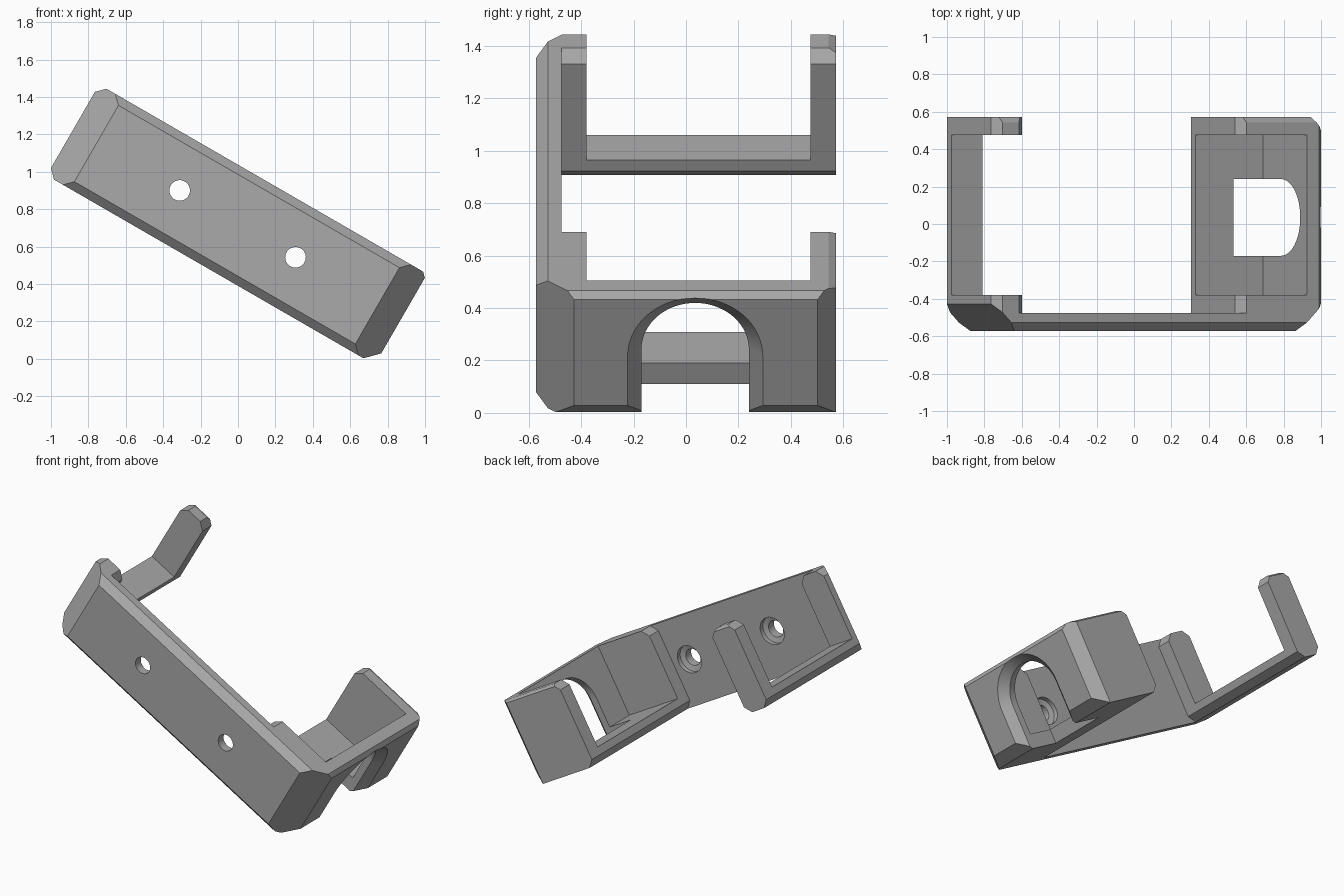
import bpy
import bmesh
from math import radians, pi, sin, cos
from mathutils import Matrix

if "Cube" in bpy.data.objects:
    bpy.data.objects.remove(bpy.data.objects["Cube"])

# Single grey material
grey = bpy.data.materials.new("plain_grey")
grey.use_nodes = True
colour = (0.40, 0.40, 0.40, 1)
grey.diffuse_color = colour
grey.node_tree.nodes["Principled BSDF"].inputs["Base Color"].default_value = colour

# Local frame: x along the bracket, y depth, z across its height; tilted at the end
TILT = Matrix.Translation((0, 0, 0.72)) @ Matrix.Rotation(radians(30), 4, 'Y')
X, Y, Z = range(3)
LEFT, RIGHT = -1.016, 1.009
LOW, HIGH = -0.286, 0.275
FRONT, INNER, BACK = -0.572, -0.475, 0.572
C = 0.045

# Outer chamfers: (axis, edge position, signed size) twice
SHELL = [
    ((X, LEFT, -0.145), (Y, FRONT, -0.145)),
    ((X, RIGHT, 0.145), (Y, FRONT, -0.145)),
    ((Z, HIGH, C), (Y, FRONT, -C)),
    ((Z, LOW, -C), (Y, FRONT, -C)),
    ((X, LEFT, -C), (Z, HIGH, C)),
    ((X, LEFT, -C), (Z, LOW, -C)),
    ((X, RIGHT, 0.025), (Z, HIGH, 0.025)),
    ((X, RIGHT, 0.07), (Z, LOW, -0.07)),
    ((X, RIGHT, 0.07), (Y, BACK, 0.07)),
    ((Z, HIGH, 0.014), (Y, BACK, 0.028)),
]


def finish(name, bm):
    bmesh.ops.recalc_face_normals(bm, faces=bm.faces)
    mesh = bpy.data.meshes.new(name)
    bm.to_mesh(mesh)
    bm.free()
    mesh.materials.append(grey)
    obj = bpy.data.objects.new(name, mesh)
    bpy.context.collection.objects.link(obj)
    return obj


def block(name, xs, ys, zs, chamfers=()):
    """Box between the given limits, with edges sliced off."""
    bm = bmesh.new()
    bmesh.ops.create_cube(bm, size=1)
    for v in bm.verts:
        v.co = [lim[1] if c > 0 else lim[0] for c, lim in zip(v.co, (xs, ys, zs))]
    for (a, pa, sa), (b, pb, sb) in chamfers:
        point, normal = [0, 0, 0], [0, 0, 0]
        point[a], point[b] = pa, pb - sb
        normal[a], normal[b] = 1 / sa, 1 / sb
        cut = bmesh.ops.bisect_plane(bm, geom=bm.verts[:] + bm.edges[:] + bm.faces[:],
                                     plane_co=point, plane_no=normal, clear_outer=True)
        rim = [e for e in cut["geom_cut"]
               if isinstance(e, bmesh.types.BMEdge) and e.is_boundary]
        if rim:
            bmesh.ops.edgeloop_fill(bm, edges=rim)
    return finish(name, bm)


def loft(name, rings):
    """Closed solid through matching rings of points."""
    bm = bmesh.new()
    loops = [[bm.verts.new(p) for p in ring] for ring in rings]
    n = len(loops[0])
    for lo, hi in zip(loops, loops[1:]):
        for i in range(n):
            j = (i + 1) % n
            bm.faces.new((lo[i], lo[j], hi[j], hi[i]))
    bm.faces.new(loops[0])
    bm.faces.new(loops[-1])
    return finish(name, bm)


def carve(obj, cutter):
    mod = obj.modifiers.new("cut", 'BOOLEAN')
    mod.operation, mod.solver, mod.object = 'DIFFERENCE', 'EXACT', cutter
    bpy.context.view_layer.objects.active = obj
    bpy.ops.object.modifier_apply(modifier=mod.name)
    bpy.data.objects.remove(cutter)


def arch_ring(x, r, mid=0.035, n=32):
    arc = [(x, mid + r * cos(pi * i / n), r * sin(pi * i / n)) for i in range(n + 1)]
    return [(x, mid + r, -0.6)] + arc + [(x, mid - r, -0.6)]


def hole_ring(x, y, r, n=32):
    return [(x + r * cos(2 * pi * i / n), y, r * sin(2 * pi * i / n)) for i in range(n)]


# Front plate with two countersunk screw holes
plate = block("front_plate", (LEFT, RIGHT), (FRONT, INNER), (LOW, HIGH), SHELL)
for x in (-0.36, 0.355):
    steps = ((-0.7, 0.055), (-0.515, 0.055), (-0.505, 0.09), (-0.4, 0.09))
    carve(plate, loft("screw_cutter", [hole_ring(x, y, r) for y, r in steps]))

# Narrow open clip
edge = -0.824
clip = block("narrow_clip", (LEFT, edge), (INNER, BACK), (LOW, HIGH),
             SHELL + [((X, edge, C), (Z, HIGH, C)), ((X, edge, C), (Z, LOW, -C))])
carve(clip, block("clip_cutter", (-2, 0), (-0.38, INNER * -1), (-0.193, 1)))

# Wide closed cup with a chamfered arch through the end wall and floor
edge = 0.49
cup = block("wide_cup", (edge, RIGHT), (INNER, BACK), (LOW, HIGH),
            SHELL + [((X, edge, -C), (Z, HIGH, C)), ((X, edge, -C), (Z, LOW, -C))])
carve(cup, block("cup_cutter", (0, 0.908), (-0.38, INNER * -1), (-0.193, 1)))
carve(cup, loft("arch_cutter", [arch_ring(x, r) for x, r in
                                ((0.726, 0.205), (0.956, 0.205), (1.056, 0.305))]))

# Tilt everything into place and smooth the round cuts
for part in (plate, clip, cup):
    part.data.transform(TILT)
    bpy.ops.object.select_all(action='DESELECT')
    part.select_set(True)
    bpy.context.view_layer.objects.active = part
    bpy.ops.object.shade_smooth_by_angle(angle=radians(20))
